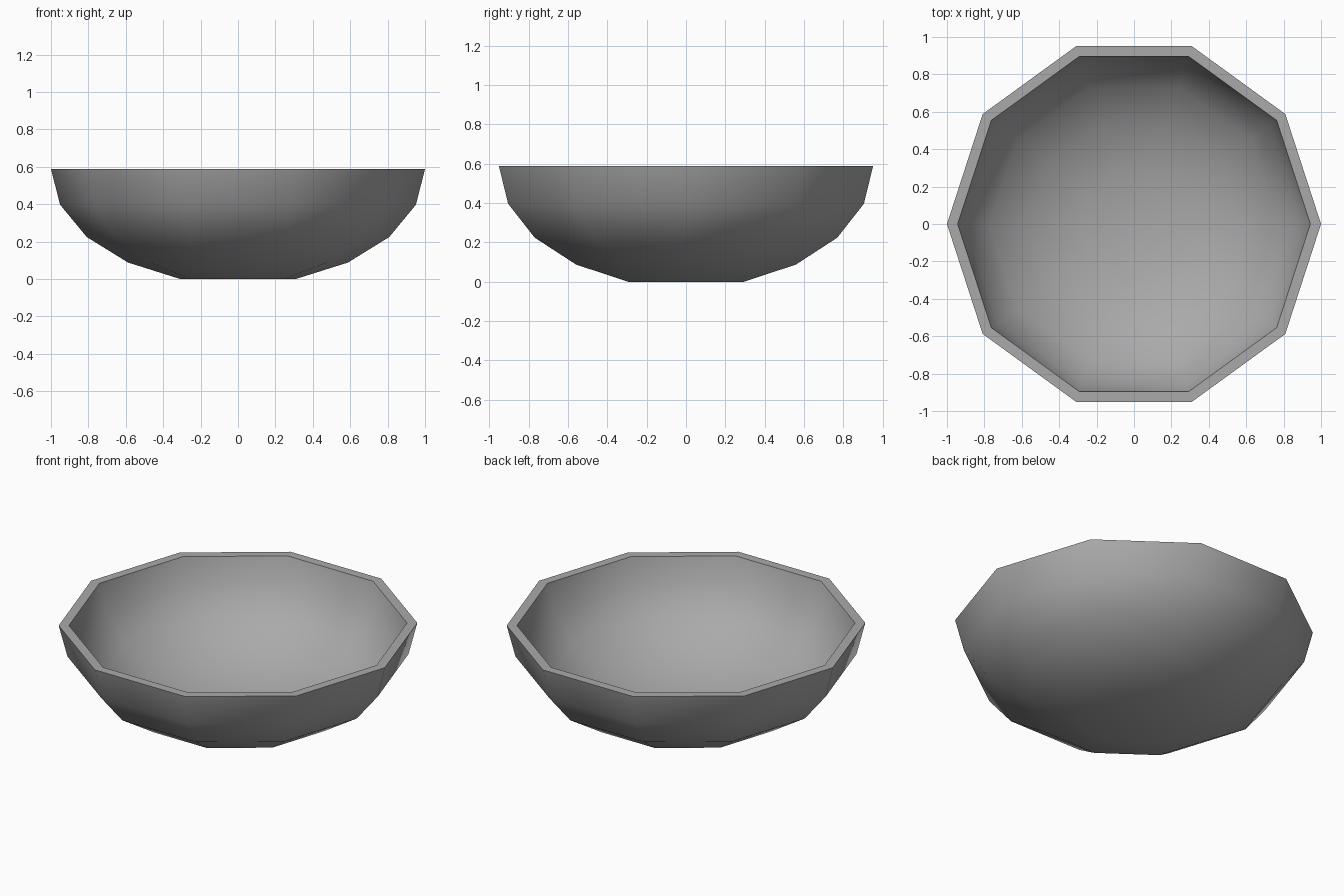
import bpy
import bmesh
import math

cube = bpy.data.objects.get("Cube")
if cube:
    bpy.data.objects.remove(cube, do_unlink=True)

SIDES = 10
HEIGHT = 0.588
SQUASH = HEIGHT / math.sin(math.radians(72))
WALL = 0.057

# Single grey material
grey = bpy.data.materials.new("grey")
grey.use_nodes = True
colour = (0.4, 0.4, 0.4, 1)
grey.diffuse_color = colour
grey.node_tree.nodes["Principled BSDF"].inputs["Base Color"].default_value = colour

# Outer profile from base to rim, and the inner wall offset from it
outer, inner = [], []
for step in range(4, -1, -1):
    a = math.radians(18 * step)
    r, z = math.cos(a), HEIGHT - SQUASH * math.sin(a)
    outer.append((r, z))
    nr, nz = math.cos(a), -math.sin(a) / SQUASH
    size = math.hypot(nr, nz)
    inner.append((r - WALL * nr / size, z - WALL * nz / size))
profile = outer + inner[::-1]

# Bowl shell: ten-sided rings joined along the profile, closed at both floors
bm = bmesh.new()
rings = []
for r, z in profile:
    angles = [2 * math.pi * i / SIDES for i in range(SIDES)]
    rings.append([bm.verts.new((r * math.cos(t), r * math.sin(t), z)) for t in angles])
for low, high in zip(rings, rings[1:]):
    for i in range(SIDES):
        j = (i + 1) % SIDES
        bm.faces.new((low[i], low[j], high[j], high[i]))
bm.faces.new(rings[0][::-1])
bm.faces.new(rings[-1])
bmesh.ops.recalc_face_normals(bm, faces=bm.faces[:])

mesh = bpy.data.meshes.new("bowl")
bm.to_mesh(mesh)
bm.free()
mesh.materials.append(grey)
bowl = bpy.data.objects.new("bowl", mesh)
bpy.context.collection.objects.link(bowl)

# Smooth walls with crisp rim edges
bpy.ops.object.select_all(action="DESELECT")
bowl.select_set(True)
bpy.context.view_layer.objects.active = bowl
bpy.ops.object.shade_smooth_by_angle(angle=math.radians(50))
